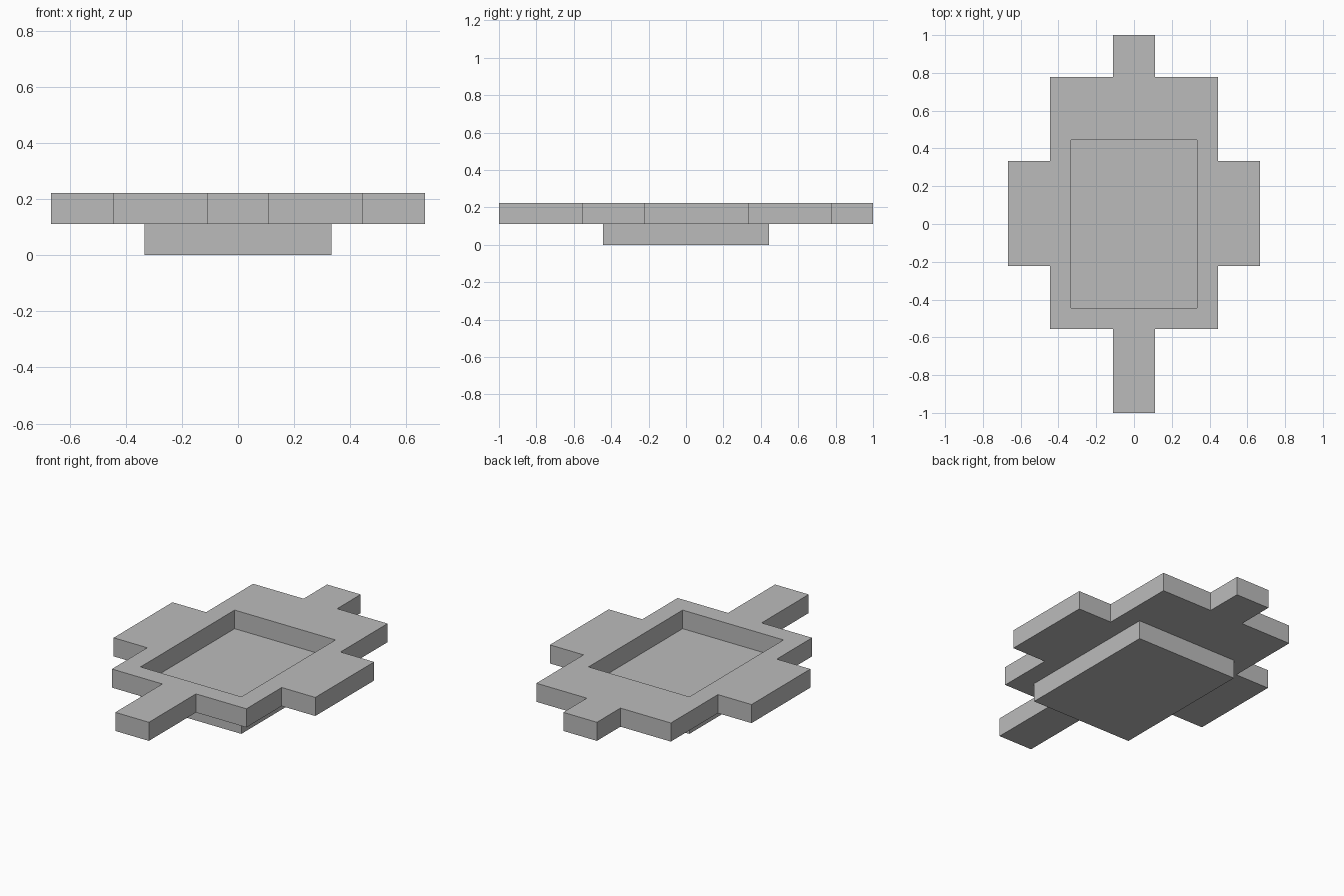
import bpy
import bmesh

cube = bpy.data.objects.get("Cube")
if cube:
    bpy.data.objects.remove(cube, do_unlink=True)

U = 1 / 9  # module of the design; every size is a multiple of it

grey = bpy.data.materials.new("plain_grey")
grey.use_nodes = True
colour = (0.5, 0.5, 0.5, 1)
grey.diffuse_color = colour
grey.node_tree.nodes["Principled BSDF"].inputs["Base Color"].default_value = colour


def slab(name, loops, bottom, top):
    """Flat slab from closed outlines (later outlines are holes)."""
    bm = bmesh.new()
    edges = []
    for loop in loops:
        verts = [bm.verts.new((x * U, y * U, bottom * U)) for x, y in loop]
        edges += [bm.edges.new((a, b)) for a, b in zip(verts, verts[1:] + verts[:1])]
    bmesh.ops.triangle_fill(bm, edges=edges, use_beauty=True)
    raised = bmesh.ops.extrude_face_region(bm, geom=bm.faces[:], use_keep_orig=True)
    bmesh.ops.translate(bm, vec=(0, 0, (top - bottom) * U),
                        verts=[g for g in raised["geom"] if isinstance(g, bmesh.types.BMVert)])
    bmesh.ops.recalc_face_normals(bm, faces=bm.faces[:])
    mesh = bpy.data.meshes.new(name)
    bm.to_mesh(mesh)
    bm.free()
    mesh.materials.append(grey)
    obj = bpy.data.objects.new(name, mesh)
    bpy.context.collection.objects.link(obj)
    return obj


# Stepped outline of the left half, front to back, mirrored to the right
half = [(1, -9), (1, -5), (4, -5), (4, -2), (6, -2), (6, 3),
        (4, 3), (4, 7), (1, 7), (1, 9)]
outline = half + [(-x, y) for x, y in reversed(half)]
pocket = [(-3, -4), (3, -4), (3, 4), (-3, 4)]

# Upper deck with side wings, end arms and an open well
slab("upper_deck", [outline, pocket], 1, 2)

# Lower hull, whose top is the floor of the well
slab("lower_hull", [pocket], 0, 1)
